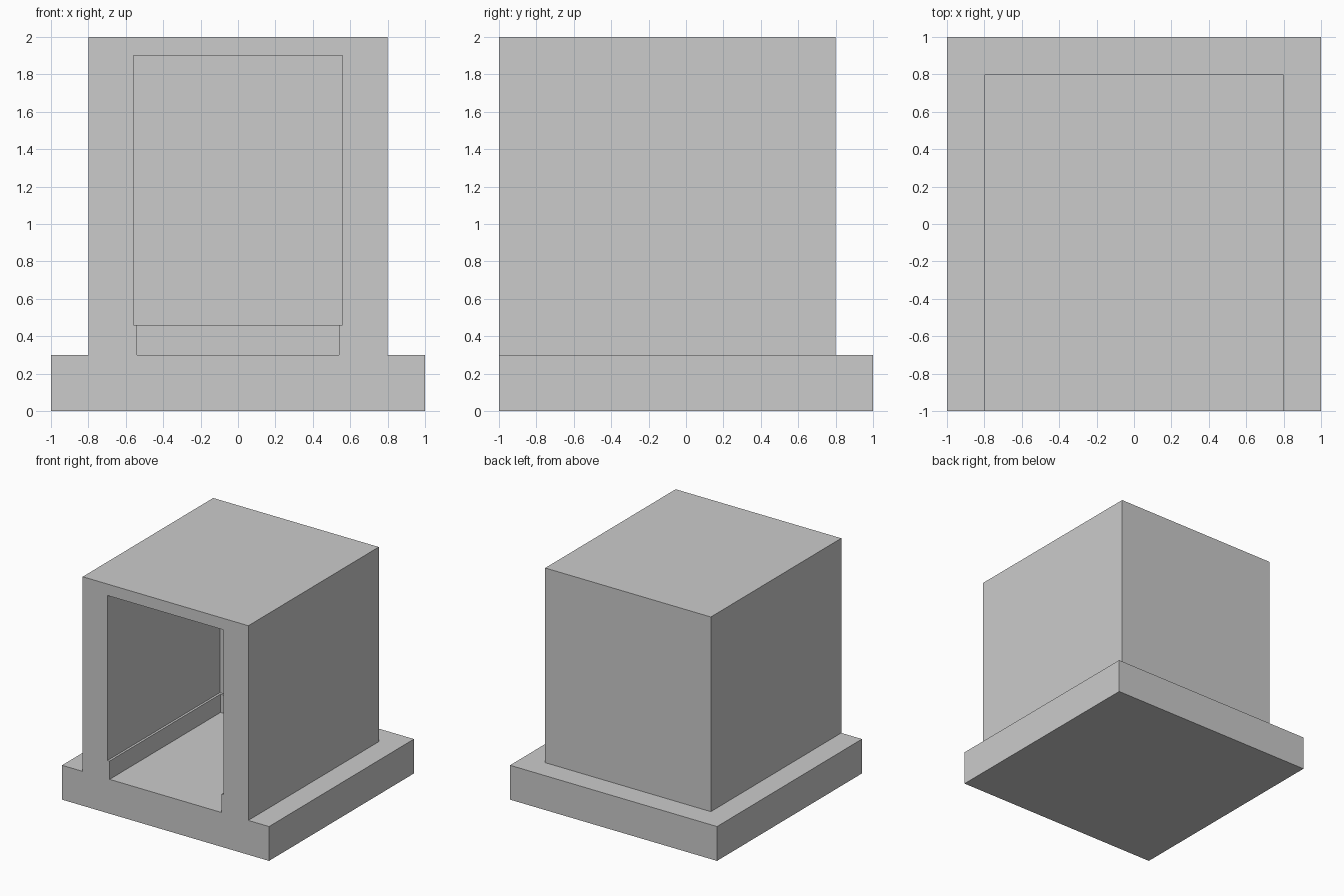
import bpy, bmesh, math
from mathutils import Vector

if "Cube" in bpy.data.objects:
    bpy.data.objects.remove(bpy.data.objects["Cube"])


def box(name, lo, hi):
    """Axis-aligned box between two opposite corners."""
    lo, hi = Vector(lo), Vector(hi)
    bm = bmesh.new()
    bmesh.ops.create_cube(bm, size=1)
    for v in bm.verts:
        v.co = (lo + hi) / 2 + v.co * (hi - lo)
    mesh = bpy.data.meshes.new(name)
    bm.to_mesh(mesh)
    bm.free()
    obj = bpy.data.objects.new(name, mesh)
    bpy.context.collection.objects.link(obj)
    return obj


def combine(target, tool, operation):
    """Apply a boolean with tool and then delete it."""
    tool.hide_render = True
    mod = target.modifiers.new(operation.lower(), 'BOOLEAN')
    mod.object, mod.operation, mod.solver = tool, operation, 'EXACT'
    bpy.ops.object.select_all(action='DESELECT')
    target.select_set(True)
    bpy.context.view_layer.objects.active = target
    bpy.ops.object.modifier_apply(modifier=mod.name)
    bpy.data.objects.remove(tool, do_unlink=True)


# Plinth with the block standing flush with its front edge
housing = box("housing", (-1, -1, 0), (1, 1, 0.3))
combine(housing, box("block", (-0.8, -1, 0.1), (0.8, 0.8, 2)), 'UNION')

# Open-fronted chamber: wide upper part above a narrow ledge and sunken floor
combine(housing, box("chamber", (-0.56, -1.2, 0.46), (0.56, 0.55, 1.9)), 'DIFFERENCE')
combine(housing, box("floor_recess", (-0.54, -1.2, 0.3), (0.54, 0.53, 0.6)), 'DIFFERENCE')

# Merge coplanar faces left by the booleans
bm = bmesh.new()
bm.from_mesh(housing.data)
bmesh.ops.remove_doubles(bm, verts=bm.verts, dist=1e-5)
bmesh.ops.dissolve_limit(bm, angle_limit=math.radians(1), verts=bm.verts, edges=bm.edges)
bm.to_mesh(housing.data)
bm.free()
